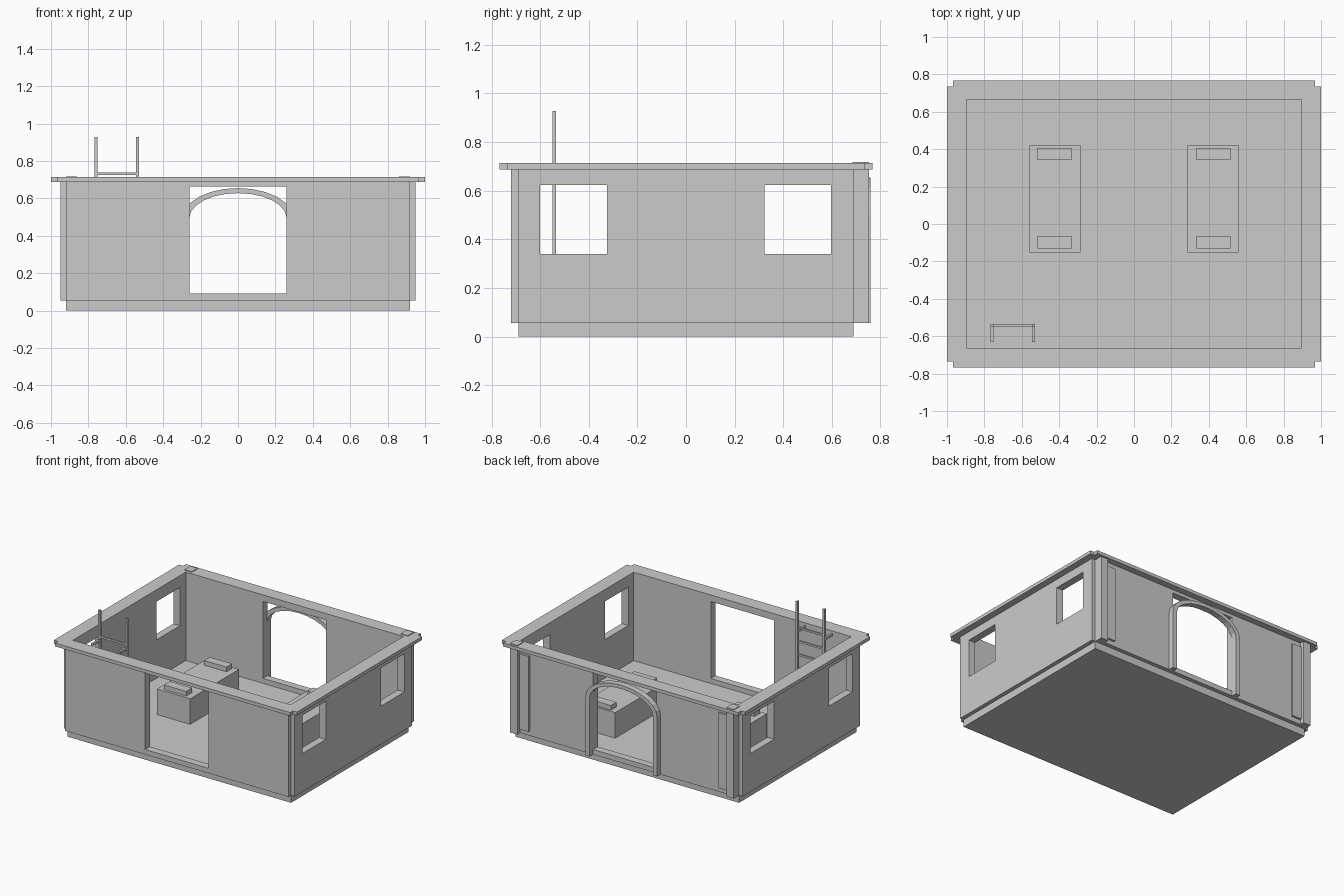
import bpy, bmesh, math

cube = bpy.data.objects.get("Cube")
if cube:
    bpy.data.objects.remove(cube, do_unlink=True)

grey = bpy.data.materials.new("plain_grey")
grey.use_nodes = True
grey.diffuse_color = (0.6, 0.6, 0.6, 1)
grey.node_tree.nodes["Principled BSDF"].inputs["Base Color"].default_value = (0.6, 0.6, 0.6, 1)


def prism(name, outline, axis, lo, hi):
    """Extrude a 2D outline along z (plan) or y (elevation)."""
    bm = bmesh.new()
    at = (lambda p: (p[0], p[1], lo)) if axis == "z" else (lambda p: (p[0], lo, p[1]))
    face = bm.faces.new([bm.verts.new(at(p)) for p in outline])
    new = bmesh.ops.extrude_face_region(bm, geom=[face])["geom"]
    move = (0, 0, hi - lo) if axis == "z" else (0, hi - lo, 0)
    bmesh.ops.translate(bm, vec=move, verts=[g for g in new if isinstance(g, bmesh.types.BMVert)])
    bmesh.ops.recalc_face_normals(bm, faces=bm.faces)
    mesh = bpy.data.meshes.new(name)
    bm.to_mesh(mesh)
    bm.free()
    mesh.materials.append(grey)
    obj = bpy.data.objects.new(name, mesh)
    bpy.context.collection.objects.link(obj)
    return obj


def box(name, x, y, z):
    plan = [(x[0], y[0]), (x[1], y[0]), (x[1], y[1]), (x[0], y[1])]
    return prism(name, plan, "z", *z)


def notched(x, y, n):
    """Rectangle plan with a small square notch at each corner."""
    return [(x - n, -y), (x - n, n - y), (x, n - y), (x, y - n), (x - n, y - n), (x - n, y),
            (n - x, y), (n - x, y - n), (-x, y - n), (-x, n - y), (n - x, n - y), (n - x, -y)]


def cut(obj, cutters):
    for c in cutters:
        mod = obj.modifiers.new("cut", "BOOLEAN")
        mod.operation, mod.solver, mod.object = "DIFFERENCE", "EXACT", c
    bpy.context.view_layer.update()
    deps = bpy.context.evaluated_depsgraph_get()
    mesh = bpy.data.meshes.new_from_object(obj.evaluated_get(deps))
    obj.modifiers.clear()
    obj.data = mesh
    for c in cutters:
        bpy.data.objects.remove(c, do_unlink=True)


room_x, room_y = (-0.895, 0.895), (-0.663, 0.665)
floor_z = 0.055

# Base, whose top is the floor
box("base", (-0.92, 0.92), (-0.69, 0.69), (0, floor_z))

# Walls with front and back doorways and two windows on each side
walls = prism("walls", notched(0.95, 0.72, 0.03), "z", floor_z, 0.688)
cut(walls, [
    box("room_cutter", room_x, room_y, (0, 1)),
    box("door_cutter", (-0.26, 0.26), (-1, 1), (0.092, 0.664)),
    box("front_window_cutter", (-1.2, 1.2), (-0.6, -0.325), (0.34, 0.624)),
    box("back_window_cutter", (-1.2, 1.2), (0.322, 0.597), (0.34, 0.624)),
])

# Rim around the wall top
rim = prism("top_rim", notched(1.0, 0.768, 0.033), "z", 0.688, 0.713)
cut(rim, [box("rim_cutter", room_x, room_y, (0, 1))])

# Back posts, back panels and beds, one on each side
for side, s in (("left", 1), ("right", -1)):
    def span(a, b):
        return tuple(sorted((s * a, s * b)))
    box(side + "_back_post", span(0.86, 0.92), (0.685, 0.753), (floor_z, 0.718))
    box(side + "_back_panel", span(0.78, 0.857), (0.715, 0.735), (0.09, 0.65))
    box(side + "_bed", span(0.287, 0.56), (-0.152, 0.422), (floor_z, 0.245))
    box(side + "_front_pillow", span(0.333, 0.517), (-0.132, -0.063), (0.245, 0.28))
    box(side + "_back_pillow", span(0.333, 0.517), (0.341, 0.407), (0.245, 0.28))


# Arched frame around the back doorway
def arc(half_width, rise, steps=12):
    return [(half_width * math.cos(math.pi * i / steps),
             0.495 + rise * math.sin(math.pi * i / steps)) for i in range(steps + 1)]


arch = ([(0.295, floor_z)] + arc(0.295, 0.16) + [(-0.295, floor_z), (-0.26, floor_z)]
        + arc(0.26, 0.133)[::-1] + [(0.26, floor_z)])
prism("back_arch", arch, "y", 0.715, 0.76)

# Ladder with wall brackets
for side, x in (("left", -0.537), ("right", -0.759)):
    rail = (x - 0.008, x + 0.008)
    box(side + "_ladder_rail", rail, (-0.55, -0.534), (floor_z, 0.928))
    box(side + "_ladder_bracket", rail, (-0.63, -0.54), (0.696, 0.712))
for i in range(7):
    z = 0.732 - 0.1 * i
    box("ladder_rung_%d" % (i + 1), (-0.759, -0.537), (-0.548, -0.536), (z - 0.007, z + 0.007))
